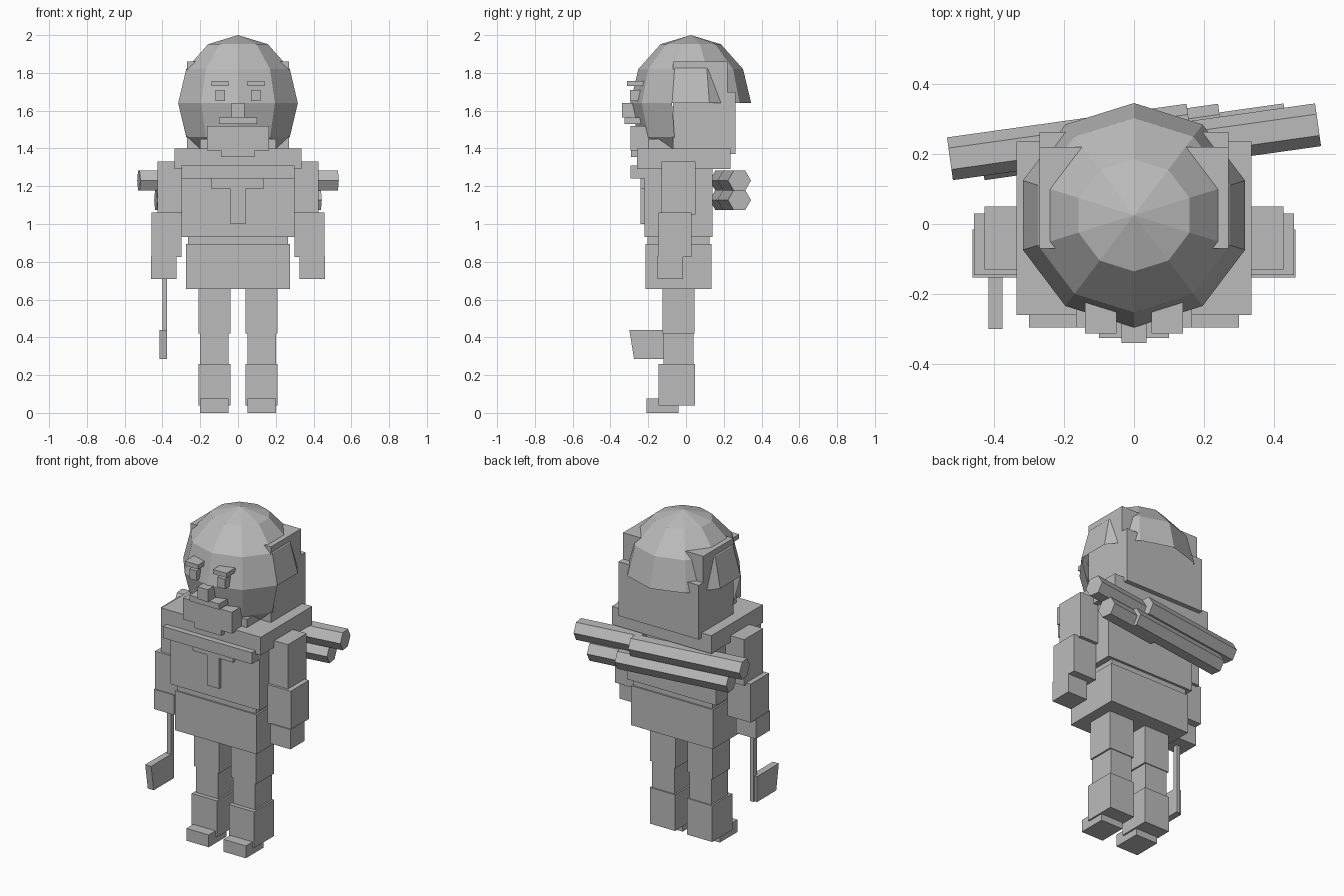
import bpy, bmesh, math
from mathutils import Vector

if "Cube" in bpy.data.objects:
    bpy.data.objects.remove(bpy.data.objects["Cube"])

mat = bpy.data.materials.new("plain grey")
mat.diffuse_color = (0.5, 0.5, 0.5, 1)
mat.use_nodes = True
mat.node_tree.nodes["Principled BSDF"].inputs["Base Color"].default_value = mat.diffuse_color


def finish(name, bm):
    bmesh.ops.recalc_face_normals(bm, faces=bm.faces)
    me = bpy.data.meshes.new(name)
    bm.to_mesh(me)
    bm.free()
    me.materials.append(mat)
    ob = bpy.data.objects.new(name, me)
    bpy.context.collection.objects.link(ob)
    return ob


def box(name, x, y, z):
    """Box from three (low, high) ranges."""
    bm = bmesh.new()
    bmesh.ops.create_cube(bm, size=1)
    for v in bm.verts:
        v.co = Vector([r[0] if c < 0 else r[1] for c, r in zip(v.co, (x, y, z))])
    return finish(name, bm)


def pair(name, x, y, z):
    box(name + "_left", x, y, z)
    box(name + "_right", (-x[1], -x[0]), y, z)


def prism(name, pts, axis):
    """Extrude a flat outline along a vector."""
    bm = bmesh.new()
    f = bm.faces.new([bm.verts.new(p) for p in pts])
    r = bmesh.ops.extrude_face_region(bm, geom=[f])
    bmesh.ops.translate(bm, vec=axis, verts=[v for v in r["geom"] if isinstance(v, bmesh.types.BMVert)])
    return finish(name, bm)


# Legs and feet
pair("thigh", (0.04, 0.21), (-0.125, 0.045), (0.42, 0.66))
pair("knee", (0.05, 0.20), (-0.12, 0.04), (0.25, 0.43))
pair("boot", (0.04, 0.21), (-0.145, 0.048), (0.04, 0.26))
pair("foot", (0.05, 0.20), (-0.21, -0.04), (0, 0.075))

# Torso
box("skirt", (-0.275, 0.275), (-0.215, 0.135), (0.655, 0.895))
box("waist", (-0.265, 0.265), (-0.205, 0.125), (0.89, 0.94))
box("chest", (-0.30, 0.30), (-0.22, 0.14), (0.93, 1.31))
box("shoulder_plate", (-0.335, 0.335), (-0.26, 0.235), (1.29, 1.40))
box("collar_strip", (-0.30, 0.30), (-0.295, -0.20), (1.24, 1.31))
box("chest_bar", (-0.14, 0.135), (-0.24, -0.20), (1.185, 1.245))
box("chest_stem", (-0.04, 0.04), (-0.24, -0.20), (1.0, 1.19))

# Arms
pair("upper_arm", (0.30, 0.427), (-0.13, 0.05), (1.05, 1.33))
pair("forearm", (0.30, 0.457), (-0.145, 0.03), (0.825, 1.06))
pair("hand", (0.325, 0.46), (-0.152, -0.015), (0.71, 0.83))

# Hatchet held in one hand
box("hatchet_handle", (-0.40, -0.375), (-0.11, -0.08), (0.285, 0.75))
prism("hatchet_blade", [(-0.415, -0.30, 0.44), (-0.415, -0.09, 0.44),
                        (-0.415, -0.09, 0.285), (-0.415, -0.275, 0.285)], (0.04, 0, 0))

# Head blocks
box("neck", (-0.20, 0.20), (-0.20, 0.20), (1.36, 1.45))
box("hood", (-0.27, 0.27), (-0.07, 0.22), (1.40, 1.86))
box("hood_back", (-0.27, 0.27), (0.20, 0.263), (1.37, 1.70))

# Faceted dome: full above, front only below
SIDES, STEP = 10, math.radians(30)


def dome(name, rings, keep):
    bm = bmesh.new()
    grid = []
    for k in rings:
        r, z = math.sin(k * STEP), 1.64 + 0.36 * math.cos(k * STEP)
        grid.append([bm.verts.new((0.333 * r * math.sin(a), 0.025 - 0.32 * r * math.cos(a), z))
                     for a in (2 * math.pi * i / SIDES for i in range(SIDES))])
    for a, b in zip(grid, grid[1:]):
        for i in keep:
            j = (i + 1) % SIDES
            bm.faces.new((a[i], a[j], b[j], b[i]))
    bmesh.ops.remove_doubles(bm, verts=bm.verts, dist=1e-4)
    bmesh.ops.dissolve_degenerate(bm, dist=1e-4, edges=bm.edges)
    bmesh.ops.delete(bm, geom=[v for v in bm.verts if not v.link_faces], context="VERTS")
    return finish(name, bm)


dome("helmet_dome", (0, 1, 2, 3), range(SIDES))
dome("helmet_jaw", (3, 4, 5), (8, 9, 0, 1))

# Face
pair("brow", (0.05, 0.14), (-0.312, -0.22), (1.73, 1.757))
pair("eye", (0.07, 0.12), (-0.297, -0.22), (1.65, 1.71))
box("nose", (-0.035, 0.035), (-0.34, -0.25), (1.565, 1.64))
box("mouth", (-0.10, 0.10), (-0.325, -0.22), (1.53, 1.565))
box("chin", (-0.165, 0.165), (-0.295, -0.05), (1.39, 1.52))
box("chin_tip", (-0.09, 0.09), (-0.29, -0.20), (1.355, 1.40))

# Hexagonal rods slung across the back
D = Vector((math.cos(math.radians(8)), math.sin(math.radians(8)), 0))
N = Vector((-D.y, D.x, 0))


def rod(name, start, length):
    pts = [Vector(start) + N * 0.0615 * math.cos(t) + Vector((0, 0, 0.0615 * math.sin(t)))
           for t in (math.pi * i / 3 for i in range(6))]
    prism(name, pts, D * length)


for tag, x, z in (("upper", 0.525, 1.23), ("lower", 0.435, 1.127)):
    rod(tag + "_rod_long", (-x, 0.186, z), 0.69)
    rod(tag + "_rod_short", Vector((x, 0.283, z)) - D * 0.40, 0.40)
